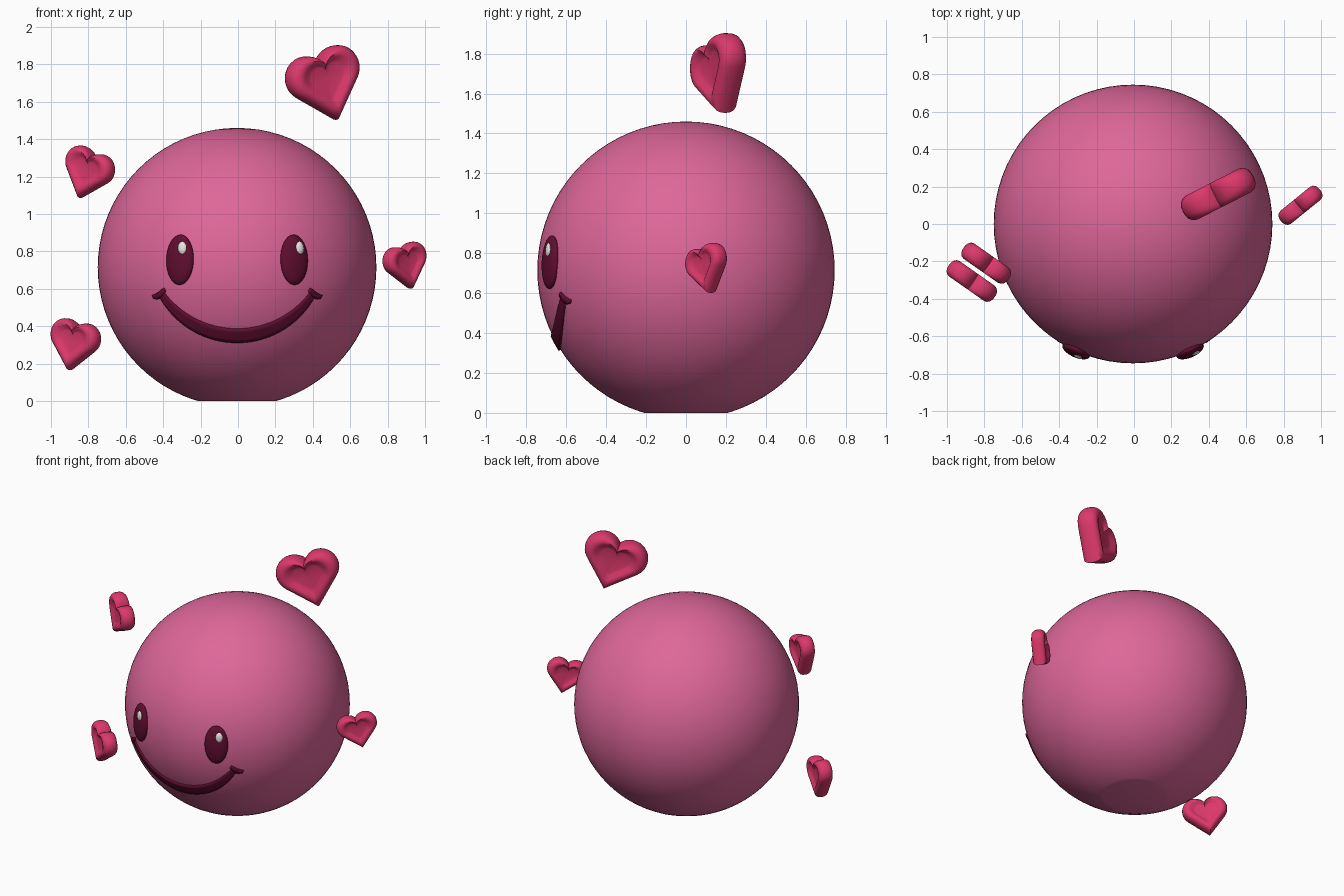
import bpy, bmesh, math
from mathutils import Matrix, Vector

if "Cube" in bpy.data.objects:
    bpy.data.objects.remove(bpy.data.objects["Cube"])

R = 0.745
CENTER = Vector((-0.005, 0, 0.715))


def material(name, rgb):
    m = bpy.data.materials.new(name)
    m.diffuse_color = (*rgb, 1)
    m.use_nodes = True
    m.node_tree.nodes["Principled BSDF"].inputs["Base Color"].default_value = m.diffuse_color
    return m


PINK = material("pink", (0.73, 0.135, 0.32))
ROSE = material("rose", (0.72, 0.04, 0.15))
MAROON = material("maroon", (0.115, 0.004, 0.028))
WHITE = material("soft white", (0.8, 0.8, 0.78))


def finish(name, bm, mat, angle=35):
    bmesh.ops.recalc_face_normals(bm, faces=bm.faces)
    me = bpy.data.meshes.new(name)
    bm.to_mesh(me)
    bm.free()
    me.materials.append(mat)
    ob = bpy.data.objects.new(name, me)
    bpy.context.collection.objects.link(ob)
    bpy.ops.object.select_all(action='DESELECT')
    ob.select_set(True)
    bpy.context.view_layer.objects.active = ob
    bpy.ops.object.shade_smooth_by_angle(angle=math.radians(angle))
    return ob


def on_ball(x, z, r=R):
    """Project a face point (x, z) straight back onto the front of the ball."""
    dx, dz = x, z - CENTER.z
    return CENTER + Vector((dx, -math.sqrt(r * r - dx * dx - dz * dz), dz))


# Ball body with a flattened base
bm = bmesh.new()
bmesh.ops.create_uvsphere(bm, u_segments=72, v_segments=40, radius=R,
                          matrix=Matrix.Translation(CENTER))
cut = bmesh.ops.bisect_plane(bm, geom=bm.verts[:] + bm.edges[:] + bm.faces[:],
                             plane_co=(0, 0, 0), plane_no=(0, 0, -1), clear_outer=True)
bmesh.ops.contextual_create(
    bm, geom=[e for e in cut["geom_cut"] if isinstance(e, bmesh.types.BMEdge)])
finish("body", bm, PINK, 30)


# Eyes and highlights: flattened ellipsoids lying on the ball
def disc(name, frame, offset, size, segs, mat):
    bm = bmesh.new()
    bmesh.ops.create_uvsphere(
        bm, u_segments=segs, v_segments=segs // 2, radius=1,
        matrix=frame @ Matrix.Translation(offset) @ Matrix.Diagonal((*size, 1)))
    finish(name, bm, mat, 60)


for side, x in (("left", -0.305), ("right", 0.305)):
    p = on_ball(x, 0.755)
    n = (p - CENTER).normalized()
    right = Vector((0, 0, 1)).cross(n).normalized()
    up = n.cross(right)
    frame = Matrix((right, up, n)).transposed().to_4x4()
    frame.translation = p
    disc(side + "_eye", frame, (0, 0, 0), (0.079, 0.135, 0.034), 32, MAROON)
    disc(side + "_eye_highlight", frame, (0.022, 0.06, 0.026),
         (0.025, 0.036, 0.011), 12, WHITE)


# Smile: thin curved strips wrapped onto the ball
def strip(name, pairs, rows=5):
    bm = bmesh.new()
    grid = []
    for a, b in pairs:
        row = []
        for j in range(rows):
            t = j / (rows - 1)
            row.append(bm.verts.new(on_ball(a[0] + (b[0] - a[0]) * t,
                                            a[1] + (b[1] - a[1]) * t, R + 0.001)))
        grid.append(row)
    for g, h in zip(grid, grid[1:]):
        for j in range(rows - 1):
            bm.faces.new((g[j], g[j + 1], h[j + 1], h[j]))
    ob = finish(name, bm, MAROON)
    mod = ob.modifiers.new("thickness", 'SOLIDIFY')
    mod.thickness = 0.018
    mod.offset = 0


def arc(half_width, low, high, t):
    rise = high - low
    rad = (half_width ** 2 + rise ** 2) / (2 * rise)
    a = math.asin(half_width / rad) * t
    return rad * math.sin(a), low + rad * (1 - math.cos(a))


steps = [i / 24 for i in range(-24, 25)]
strip("smile", [(arc(0.402, 0.387, 0.598, t), arc(0.42, 0.315, 0.575, t)) for t in steps])

for side, s in (("left", -1), ("right", 1)):
    pairs = []
    for i in range(9):
        t = i / 8
        x, z = 0.385 + 0.062 * t, 0.592 - 0.038 * t - 0.012 * math.sin(math.pi * t) + 0.004
        w = 0.009 + 0.006 * math.sin(math.pi * t)
        pairs.append(((s * (x + w * 0.5), z + w), (s * (x - w * 0.5), z - w)))
    strip(side + "_smile_tick", pairs, 3)


# Hearts: two round lobes meeting in a tip, with a padded rim and dished centre
def heart_outline(lobe=0.098, r=0.118, tip=-0.265, n=16):
    start = math.pi - math.acos(lobe / r)
    d = math.hypot(lobe, tip)
    end = math.atan2(tip, -lobe) + math.acos(r / d)
    if end > math.pi / 2:
        end -= 2 * math.pi
    half = []
    for i in range(n + 1):
        a = start + (end - start) * i / n
        half.append((lobe + r * math.cos(a), r * math.sin(a)))
    px, py = half[-1]
    for i in range(1, 5):
        t = i / 5
        half.append((px * (1 - t), py + (tip - py) * t))
    return half + [(0, tip)] + [(-x, y) for x, y in half[:0:-1]]


# Each ring: scale towards the centre, depth
RINGS = [(0.44, 0.045), (0.54, 0.050), (0.66, 0.067), (0.76, 0.071),
         (0.87, 0.064), (0.95, 0.047), (0.99, 0.025)]
RINGS = RINGS + [(1.0, 0)] + [(s, -d) for s, d in reversed(RINGS)]
OUTLINE = heart_outline()


def heart(name, pos, size, yaw, roll):
    bm = bmesh.new()
    cy = -0.025
    rings = [[bm.verts.new((x * s, -d, cy + (y - cy) * s)) for x, y in OUTLINE]
             for s, d in RINGS]
    n = len(OUTLINE)
    for a, b in zip(rings, rings[1:]):
        for i in range(n):
            k = (i + 1) % n
            bm.faces.new((a[i], a[k], b[k], b[i]))
    for ring, d in ((rings[0], RINGS[0][1]), (rings[-1], RINGS[-1][1])):
        c = bm.verts.new((0, -d, cy))
        for i in range(n):
            bm.faces.new((ring[i], ring[(i + 1) % n], c))
    bm.transform(Matrix.Translation(pos)
                 @ Matrix.Rotation(math.radians(yaw), 4, 'Z')
                 @ Matrix.Rotation(math.radians(-roll), 4, 'Y')
                 @ Matrix.Scale(size, 4))
    finish(name, bm, ROSE, 40)


heart("large_heart", (0.45, 0.16, 1.755), 1.0, 27, 18)
heart("upper_left_heart", (-0.79, -0.21, 1.26), 0.7, -35, -20)
heart("lower_left_heart", (-0.867, -0.305, 0.346), 0.7, -35, -12)
heart("right_heart", (0.89, 0.1, 0.763), 0.63, 39, 14)
